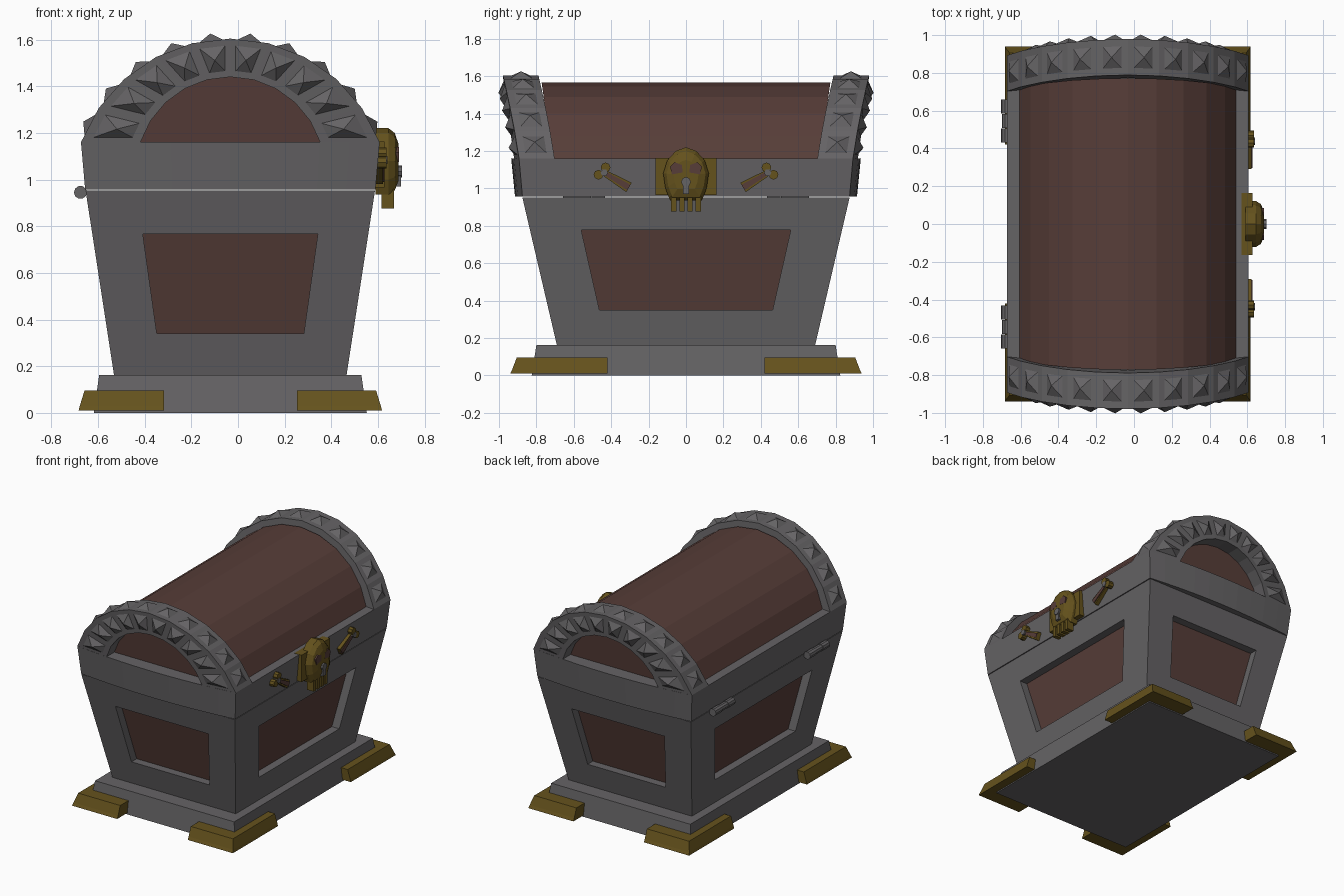
import bpy, bmesh
from math import sin, cos, asin, pi
from mathutils import Vector, Matrix

if "Cube" in bpy.data.objects:
    bpy.data.objects.remove(bpy.data.objects["Cube"])

CX = -0.033  # chest centre line in x


def material(name, col):
    m = bpy.data.materials.new(name)
    m.diffuse_color = (*col, 1)
    m.use_nodes = True
    m.node_tree.nodes["Principled BSDF"].inputs["Base Color"].default_value = m.diffuse_color
    return m


IRON = material("iron", (0.13, 0.125, 0.13))
WOOD = material("wood", (0.095, 0.047, 0.04))
BRASS = material("brass", (0.13, 0.085, 0.012))


def mesh(name, verts, faces, mat, loc=(CX, 0, 0)):
    bm = bmesh.new()
    vs = [bm.verts.new(v) for v in verts]
    for f in faces:
        bm.faces.new([vs[i] for i in f])
    bmesh.ops.recalc_face_normals(bm, faces=bm.faces)
    me = bpy.data.meshes.new(name)
    bm.to_mesh(me)
    bm.free()
    me.materials.append(mat)
    ob = bpy.data.objects.new(name, me)
    ob.location = loc
    bpy.context.collection.objects.link(ob)
    return ob


def loft(name, loops, mat, caps=True, wrap=False, loc=(CX, 0, 0)):
    """Skin closed loops of equal length; cap the ends or join last to first."""
    n, m = len(loops[0]), len(loops)
    faces = []
    for a in range(m if wrap else m - 1):
        b = (a + 1) % m
        faces += [(a*n + i, a*n + (i+1) % n, b*n + (i+1) % n, b*n + i) for i in range(n)]
    if caps:
        faces += [tuple(range(n)), tuple(range((m-1)*n, m*n))]
    return mesh(name, [p for l in loops for p in l], faces, mat, loc)


def rect(hx, hy, z):
    return [(-hx, -hy, z), (hx, -hy, z), (hx, hy, z), (-hx, hy, z)]


def box(name, lo, hi, mat):
    l = [[(lo[0], lo[1], z), (hi[0], lo[1], z), (hi[0], hi[1], z), (lo[0], hi[1], z)]
         for z in (lo[2], hi[2])]
    return loft(name, l, mat, loc=(0, 0, 0))


def cylinder(name, r, length, sides, axis, loc, mat):
    ring = [(r*cos(2*pi*i/sides), r*sin(2*pi*i/sides)) for i in range(sides)]
    put = (lambda a, b, t: (a, t, b)) if axis == 'Y' else (lambda a, b, t: (t, a, b))
    return loft(name, [[put(a, b, t) for a, b in ring] for t in (-length/2, length/2)], mat, loc=loc)


# Base slab
loft("base_slab", [rect(.585, .825, 0), rect(.562, .80, .162)], IRON)

# Brass corner feet
for sx in (-1, 1):
    for sy in (-1, 1):
        loops = []
        for ox, oy, z in ((.65, .94, .01), (.645, .93, .03), (.625, .905, .095)):
            pts = [(.285, oy), (ox, oy), (ox, .42), (.55, .42), (.55, .79), (.285, .79)]
            loops.append([(sx*x, sy*y, z) for x, y in pts])
        loft("corner_foot", loops, BRASS)

# Tapered body with a recessed wooden panel on every side
Z0, Z1 = .16, .952


def half(z):
    t = (z - Z0) / (Z1 - Z0)
    return .498 + .122*t, .69 + .185*t


def body_point(side, u, z, inset=0):
    hx, hy = half(z)
    axis, s = side
    return (u, s*(hy - inset), z) if axis == 'y' else (s*(hx - inset), u, z)


for side in (('y', -1), ('y', 1), ('x', -1), ('x', 1)):
    k = 0 if side[0] == 'y' else 1
    wb, wt, zb, zt = (.315, .375, .34, .767) if k == 0 else (.463, .56, .35, .777)
    a, b = half(Z0)[k], half(Z1)[k]
    outer = [body_point(side, u, z) for u, z in ((-a, Z0), (a, Z0), (b, Z1), (-b, Z1))]
    hole = ((-wb, zb), (wb, zb), (wt, zt), (-wt, zt))
    rim = [body_point(side, u, z) for u, z in hole]
    deep = [body_point(side, u, z, .06) for u, z in hole]
    loft("body_side_frame", [outer, rim, deep], IRON, caps=False)
    back = [body_point(side, u, z, .08) for u, z in hole]
    loft("body_wood_panel", [deep, back], WOOD)
loft("body_top_rim", [rect(*half(.93), .93), rect(*half(Z1), Z1)], IRON)

# Lid band with slightly bowed ends
SEG = 10


def y_end(x, z):
    return .872 + .042*(1 - min(1, (x/.64)**2)) + (z - .955)*.1


band = []
for hw, z in ((.622, .957), (.64, 1.16)):
    xs = [hw*(2*i/SEG - 1) for i in range(SEG + 1)]
    band.append([(x, -y_end(x, z), z) for x in xs] + [(x, y_end(x, z), z) for x in reversed(xs)])
loft("lid_band", band, IRON)

# Faceted wooden barrel of the lid
arc = [(.61*sin(t), .955 + .61*cos(t)) for t in [(i - 5)*pi/12.5 for i in range(11)]]
loft("lid_barrel", [[(x, s*(.715 + (z - 1.16)*.14), z) for x, z in arc] for s in (-1, 1)], WOOD)


def arch(hw, zbase, ztop):
    """Points of a circular arch of half width hw rising from zbase to ztop."""
    h = ztop - zbase
    r = (hw*hw + h*h) / (2*h)
    t = asin(hw / r)
    return [(r*sin(t*(2*i/SEG - 1)), ztop - r + r*cos(t*(2*i/SEG - 1))) for i in range(SEG + 1)]


def spike(quad, shrink, height, out, verts, faces):
    """Add a pyramid stud standing on the middle of a quad."""
    q = [Vector(p) for p in quad]
    c = sum(q, Vector()) / 4
    n = (q[2] - q[0]).cross(q[3] - q[1]).normalized()
    if n.dot(Vector(out)) < 0:
        n = -n
    k = len(verts)
    verts += [c + (p - c)*shrink for p in q] + [c + n*height]
    faces += [(k+i, k+(i+1) % 4, k+4) for i in range(4)] + [(k, k+1, k+2, k+3)]


# Studded end arches and the wooden half-round panels inside them
outer, inner = arch(.64, 1.16, 1.604), arch(.385, 1.16, 1.44)
for s in (-1, 1):
    oe = [(x, s*y_end(x, z), z) for x, z in outer]
    ie = [(x, s*y_end(x, z), z) for x, z in inner]
    ob = [(x, s*(y_end(x, z) - .19), z) for x, z in outer]
    ib = [(x, s*(y_end(x, z) - .19), z) for x, z in inner]
    loft("lid_end_arch", [list(p) for p in zip(oe, ie, ib, ob)], IRON)
    verts, faces = [], []
    for i in range(SEG):
        mx = (outer[i][0] + outer[i+1][0]) / 2
        mz = (outer[i][1] + outer[i+1][1]) / 2
        spike((oe[i], oe[i+1], ob[i+1], ob[i]), .6, .032, (mx, 0, mz - .9), verts, faces)
        spike((oe[i], oe[i+1], ie[i+1], ie[i]), .66, .034, (0, s, 0), verts, faces)
    mesh("arch_studs", verts, faces, IRON)
    panel = [[(x, s*(.83 + (z - 1.16)*.1 - d), z) for x, z in inner] for d in (0, .02)]
    loft("lid_end_panel", panel, WOOD)

# Hinges at the back, three knuckles each
for s in (-1, 1):
    for k in (-1, 0, 1):
        cylinder("hinge_knuckle", .028 if k else .025, .074, 10, 'Y',
                 (-.675, s*.545 + k*.076, .945), IRON)

# Lock: plate, skull-shaped boss, eyes, teeth and keyhole
box("lock_plate", (.57, -.163, .965), (.628, .163, 1.162), BRASS)
h = [(0, 1.22), (.055, 1.2), (.1, 1.15), (.122, 1.08), (.11, 1.0), (.085, .935)]
outline = h + [(-y, z) for y, z in reversed(h[1:])]
layers = []
for x, k in ((.59, 1), (.645, 1), (.672, .86), (.688, .55)):
    layers.append([(x, y*k, 1.07 + (z - 1.07)*k) for y, z in outline])
loft("lock_skull", layers, BRASS, loc=(0, 0, 0))
for s in (-1, 1):
    eye = [(s*.018, 1.085), (s*.075, 1.075), (s*.085, 1.115), (s*.06, 1.14), (s*.022, 1.125)]
    loft("lock_eye", [[(x, y, z) for y, z in eye] for x in (.65, .689)], WOOD, loc=(0, 0, 0))
for y in (-.066, -.022, .022, .066):
    box("lock_tooth", (.615, y - .014, .875), (.668, y + .014, .96), BRASS)
cylinder("keyhole_head", .026, .03, 8, 'X', (.687, 0, 1.035), IRON)
box("keyhole_slot", (.67, -.016, .97), (.698, .016, 1.03), IRON)

# Bone ornaments beside the lock
for s in (-1, 1):
    a, b = Vector((s*.305, 1.005)), Vector((s*.435, 1.082))
    d = (b - a).normalized()
    n = Vector((-d.y, d.x))
    for name, w, x, mat in (("bone_shaft", .024, .622, BRASS), ("bone_inlay", .014, .628, WOOD)):
        q = [a - n*w*1.2, a + n*w*1.2, b + n*w*.7, b - n*w*.7]
        loft(name, [[(t, p.x, p.y) for p in q] for t in (.58, x)], mat, loc=(0, 0, 0))
    for y, z in ((.43, 1.112), (.468, 1.073)):
        cylinder("bone_knob", .026, .055, 8, 'X', (.608, s*y, z), BRASS)
    cylinder("bone_rivet", .02, .06, 6, 'X', (.61, s*.437, 1.084), IRON)
